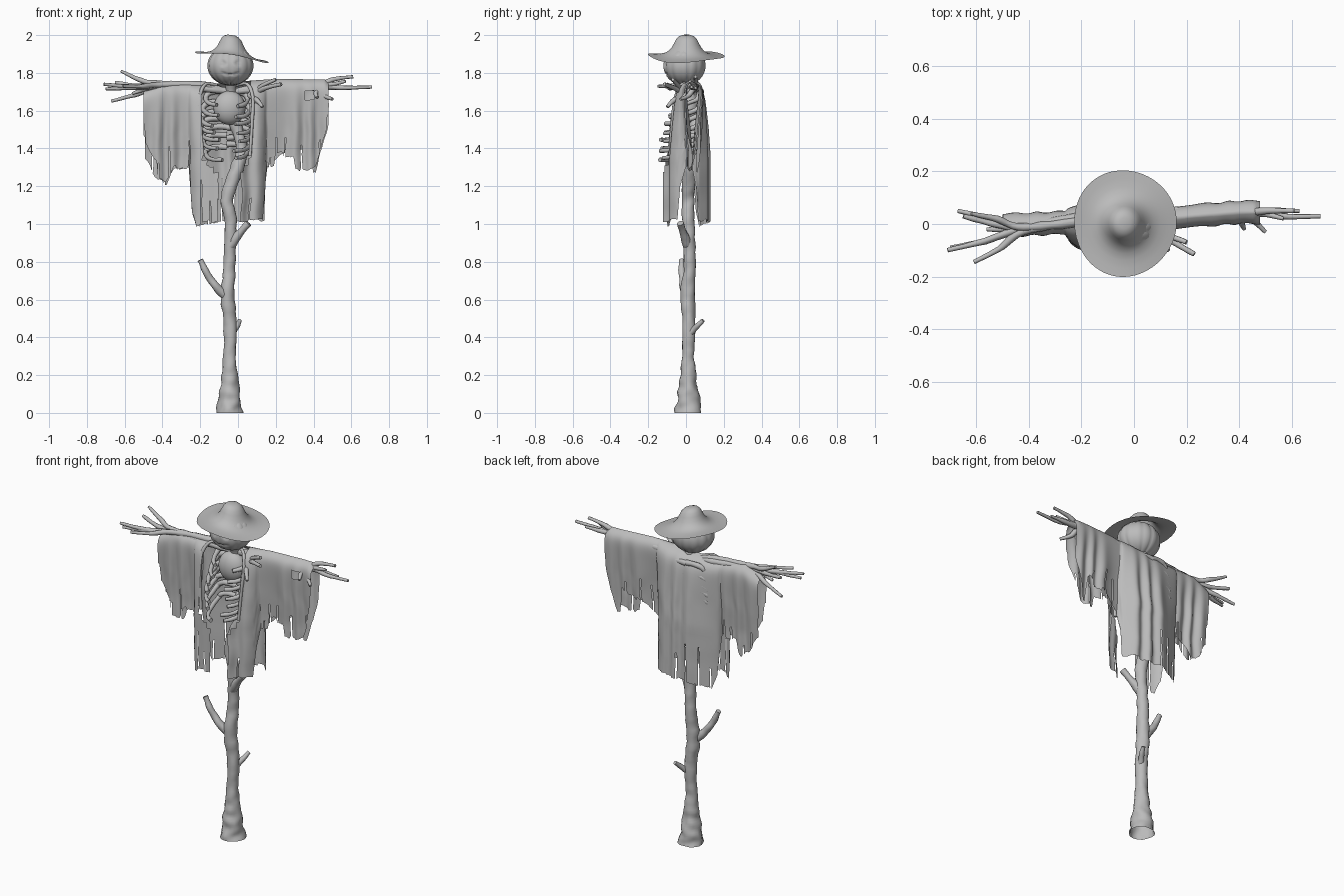
import bpy, bmesh, math, random
from mathutils import Vector, Quaternion, noise

random.seed(7)
cube = bpy.data.objects.get("Cube")
if cube:
    bpy.data.objects.remove(cube)

grey = bpy.data.materials.new("plain grey")
grey.use_nodes = True
grey.diffuse_color = (0.5, 0.5, 0.5, 1)
shader = next(n for n in grey.node_tree.nodes if n.type == 'BSDF_PRINCIPLED')
shader.inputs["Base Color"].default_value = grey.diffuse_color
shader.inputs["Roughness"].default_value = 0.9


def finish(bm, name, angle=60):
    mesh = bpy.data.meshes.new(name)
    bm.to_mesh(mesh)
    bm.free()
    mesh.materials.append(grey)
    obj = bpy.data.objects.new(name, mesh)
    bpy.context.scene.collection.objects.link(obj)
    bpy.ops.object.select_all(action='DESELECT')
    obj.select_set(True)
    bpy.context.view_layer.objects.active = obj
    bpy.ops.object.shade_smooth_by_angle(angle=math.radians(angle))


def clamp(v):
    return max(0.0, min(1.0, v))


def interp(table, x):
    for (xa, ya), (xb, yb) in zip(table, table[1:]):
        if x <= xb:
            return ya + (yb - ya) * clamp((x - xa) / (xb - xa))
    return table[-1][1]


def smooth_path(points, steps):
    pts = [Vector(p) for p in points]
    pts = [pts[0] * 2 - pts[1]] + pts + [pts[-1] * 2 - pts[-2]]
    out = []
    for a, b, c, d in zip(pts, pts[1:], pts[2:], pts[3:]):
        for k in range(steps):
            t = k / steps
            out.append((b * 2 + (c - a) * t + (a * 2 - b * 5 + c * 4 - d) * t * t
                        + (b * 3 - a - c * 3 + d) * t ** 3) / 2)
    return out + [pts[-2]]


def tube(bm, points, sides=10, steps=6, rough=0.3):
    """Knobbly limb through (x, y, z, radius) points, open at its root."""
    path = smooth_path(points, steps)
    spots = [p.to_3d() for p in path]
    rings, turn, last = [], Quaternion(), Vector((0, 0, 1))
    for i, (p, c) in enumerate(zip(path, spots)):
        along = (spots[min(i + 1, len(spots) - 1)] - spots[max(i - 1, 0)]).normalized()
        turn = last.rotation_difference(along) @ turn
        last = along
        ring = []
        for k in range(sides):
            a = math.tau * k / sides
            out = turn @ Vector((math.cos(a), math.sin(a), 0))
            bump = 1 + rough * noise.noise((c + out * p.w) * 22)
            ring.append(bm.verts.new(c + out * p.w * bump))
        rings.append(ring)
    for low, high in zip(rings, rings[1:]):
        for k in range(sides):
            n = (k + 1) % sides
            bm.faces.new((low[k], low[n], high[n], high[k]))
    bm.faces.new(rings[-1])


# Trunk, flared and hollow at the foot, bending up into the spine
bm = bmesh.new()
tube(bm, [(-.045, .012, 0, .07), (-.045, .012, .08, .058), (-.045, .012, .18, .045), (-.045, .01, .3, .033),
          (-.042, .015, .45, .034), (-.055, .01, .62, .037), (-.045, .02, .8, .031), (-.04, .012, 1, .033),
          (-.055, .01, 1.14, .034), (-.01, .02, 1.28, .036), (.02, .04, 1.4, .03), (-.02, .05, 1.55, .03),
          (-.035, .03, 1.68, .028), (-.04, .01, 1.78, .035)], sides=16, steps=8, rough=.2)
for v in bm.verts:
    v.co.z = 0 if v.co.z < .004 else v.co.z
finish(bm, "trunk")

# Short side branches on the trunk
bm = bmesh.new()
for path in ([(-.05, .01, .6, .026), (-.11, -.01, .66, .021), (-.16, -.02, .73, .018), (-.2, -.025, .81, .016)],
             [(-.03, .02, .42, .018), (-.01, .05, .45, .015), (.01, .09, .49, .012)],
             [(-.04, .01, .88, .024), (0, -.01, .94, .022), (.055, -.03, 1.005, .018)]):
    tube(bm, path)
finish(bm, "trunk_branches")

# Arms: bundles of branches spreading from the shoulders to each tip
arms = {
    "right_arm": [(-.71, -.1, 1.74), (-.62, .04, 1.81), (-.67, .05, 1.65), (-.7, -.09, 1.715),
                  (-.61, -.145, 1.73), (-.65, .03, 1.75), (-.56, -.02, 1.69)],
    "left_arm": [(.71, .03, 1.725), (.61, .05, 1.78), (.63, .05, 1.72), (.5, -.03, 1.66),
                 (.57, .02, 1.755), (.42, -.02, 1.67)],
}
for name, tips in arms.items():
    bm = bmesh.new()
    for n, tip in enumerate(tips):
        end = Vector(tip)
        side = math.copysign(1, end.x)
        root = Vector((-.04, .03, 1.7))
        shoulder = Vector((.2 * side, .025 + .01 * side, 1.725))
        fork = Vector((.4 * side, .015 + .03 * side, 1.73)).lerp(end, .1)
        jog = fork.lerp(end, .5) + Vector((0, random.uniform(-.01, .01), random.uniform(-.012, .012)))
        spread = Vector((0, math.cos(n * 2), math.sin(n * 2))) * .012
        tube(bm, [(*root, .016), (*(shoulder + spread), .018), (*(fork + spread / 2), .015),
                  (*jog, .012), (*end, .008)], sides=8)
    finish(bm, name)

# Twigs poking out at the left of the chest
bm = bmesh.new()
for end in ((.23, -.115, 1.74), (.2, -.07, 1.765), (.13, -.1, 1.62)):
    start = Vector((.06, .01, 1.68))
    mid = start.lerp(Vector(end), .55) + Vector((0, -.01, .01))
    tube(bm, [(*start, .015), (*mid, .012), (*end, .009)], sides=8)
finish(bm, "chest_twigs")

# Ribs curling round from the spine, lower ones jutting forward
bm = bmesh.new()
for i in range(7):
    level = i / 6
    width = .1 + .035 * math.sin(math.pi * (.1 + .8 * level))
    front = .07 + .075 * math.sin(math.pi * min(level, .9) * .65)
    for side in (-1, 1):
        reach = random.uniform(2.5, 2.95)
        lift = random.uniform(-.012, .012)
        path = []
        for k in range(9):
            t = k / 8
            a = reach * t
            y = .06 + .02 * math.cos(a) if a < math.pi / 2 else .06 + (front + .06) * math.cos(a)
            z = 1.695 - .28 * level + lift + .015 * math.sin(a * 2) - .06 * t
            path.append((-.06 + side * width * math.sin(a), y, z, .016 - .005 * t))
        tube(bm, path, sides=8, steps=3)
finish(bm, "ribs")

# Smooth lump of wood held inside the ribs
bm = bmesh.new()
bmesh.ops.create_uvsphere(bm, u_segments=24, v_segments=16, radius=1)
for v in bm.verts:
    v.co = Vector((-.045 + v.co.x * .085, .015 + v.co.y * .06, 1.615 + v.co.z * .09))
finish(bm, "chest_core")

# Ragged coat: one sheet draped over both arms, wrapping the body, open at the chest
TOP = [(-.5, 1.705), (-.4, 1.75), (-.2, 1.74), (-.1, 1.745), (.08, 1.76), (.2, 1.768), (.46, 1.765), (.48, 1.75)]
HEM = [(-.5, 1.32), (-.44, 1.22), (-.38, 1.19), (-.34, 1.28), (-.262, 1.28), (-.25, 1.05), (-.22, .97),
       (-.1, 1), (.138, 1), (.148, 1.26), (.3, 1.27), (.36, 1.23), (.41, 1.25), (.45, 1.4), (.48, 1.5)]
BACK_LIFT = [(.15, 0), (.3, .11), (.38, .18), (.395, 0)]
MIDDLE = [(-.5, -.005), (-.1, .012), (.1, .02), (.4, .045)]


def cloth_point(x, drop, back):
    torso = math.sqrt(max(0, 1 - ((x + .055) / .205) ** 2))
    low = clamp(drop / .4)
    sleeve = .052 - .032 * low
    body = .078 + .03 * low if back else .075 + .062 * low
    depth = sleeve + (body - sleeve) * torso
    depth *= 1 - math.exp(-drop / .025)
    fold = math.sin(x * 52 + 2 * math.sin(x * 17) + (2 if back else 0))
    depth += fold * .01 * clamp(drop / .25)
    sway = .01 * noise.noise(Vector((x * 6, drop * 9, 3 * back))) * low
    return Vector((x + sway, interp(MIDDLE, x) + (depth if back else -depth), interp(TOP, x) - drop))


def open_front(c):
    low = clamp((1.36 - c.z) / .1)
    chest = -.195 + .09 * low < c.x < .065 - .05 * low
    worn = math.hypot(c.x - .38, c.z - 1.68) < .028
    return chest or worn


bm = bmesh.new()
columns, rows = 140, 26
for back in (True, False):
    grid, torn, left, lift = [], set(), 0, 0
    for i in range(columns + 1):
        x = -.5 + .98 * i / columns
        on_sleeve = x < -.25 or x > .14
        if left == 0:
            left = random.randint(4, 11)
            lift = random.uniform(0, .04 if back else .06)
            if on_sleeve and not back and random.random() < .25:
                lift += .07
            if random.random() < .6:
                torn.add(i)
        left -= 1
        hem = interp(HEM, x) + lift * (1 if on_sleeve else .5) + random.uniform(0, .008)
        if back:
            hem += interp(BACK_LIFT, x)
        length = interp(TOP, x) - hem
        grid.append([bm.verts.new(cloth_point(x, length * (j / rows) ** 1.4, back)) for j in range(rows + 1)])
    for i in range(columns):
        slit = rows * random.uniform(.7, .92) if i in torn else rows
        for j in range(rows):
            quad = (grid[i][j], grid[i + 1][j], grid[i + 1][j + 1], grid[i][j + 1])
            centre = sum((v.co for v in quad), Vector()) / 4
            if j > slit or (not back and open_front(centre)):
                continue
            bm.faces.new(quad if not back else quad[::-1])
bmesh.ops.remove_doubles(bm, verts=bm.verts, dist=.0005)
bmesh.ops.delete(bm, geom=[v for v in bm.verts if not v.link_faces], context='VERTS')
finish(bm, "ragged_coat")

# Rolled coat edges beside the ribs
bm = bmesh.new()
for side in (-1, 1):
    tube(bm, [(-.062 + side * w, y, z, .009) for w, y, z in
              ((.05, .02, 1.735), (.11, -.02, 1.74), (.14, -.055, 1.67), (.135, -.075, 1.52), (.125, -.085, 1.36))])
finish(bm, "coat_edges")

# Pumpkin head with lobes and a shallow face
bm = bmesh.new()
bmesh.ops.create_uvsphere(bm, u_segments=80, v_segments=40, radius=1)
for v in bm.verts:
    x, y, z = v.co
    around = math.atan2(y, x)
    lobe = .96 + .04 * abs(math.cos(around * 7)) ** .6
    eyes = abs(abs(x) - .33) < .13 - abs(z - .12) * .5 and abs(z - .12) < .13
    mouth = abs(x) < .4 and abs(z + .45 - x * x * .6) < .05
    if y < 0 and (eyes or mouth):
        lobe -= .05
    v.co = Vector((-.04 + x * lobe * .122, -.008 + y * lobe * .113, 1.838 + z * lobe * .105))
finish(bm, "pumpkin_head")

# Floppy hat, tilted to its left
HAT = [(.195, 0), (.165, .002), (.135, .006), (.11, .014), (.09, .028), (.074, .048), (.062, .072),
       (.052, .092), (.038, .106), (.02, .113)]
bm = bmesh.new()
segments = 64
rings = []
for r, h in HAT:
    ring = []
    for k in range(segments):
        a = math.tau * k / segments
        edge = (r / .195) ** 2
        rr = r * (1 + .015 * edge * math.sin(a * 3 + 1))
        x, y = rr * math.cos(a), rr * math.sin(a) * 1.04
        wave = edge * (.006 * math.sin(a * 3) - .005 * math.cos(a * 2))
        ring.append(bm.verts.new((-.035 + x, .003 + y, 1.887 + h + wave - .14 * x)))
    rings.append(ring)
for low, high in zip(rings, rings[1:]):
    for k in range(segments):
        n = (k + 1) % segments
        bm.faces.new((low[k], low[n], high[n], high[k]))
peak = bm.verts.new((-.035, .003, 2))
for k in range(segments):
    bm.faces.new((rings[-1][k], rings[-1][(k + 1) % segments], peak))
finish(bm, "hat")
